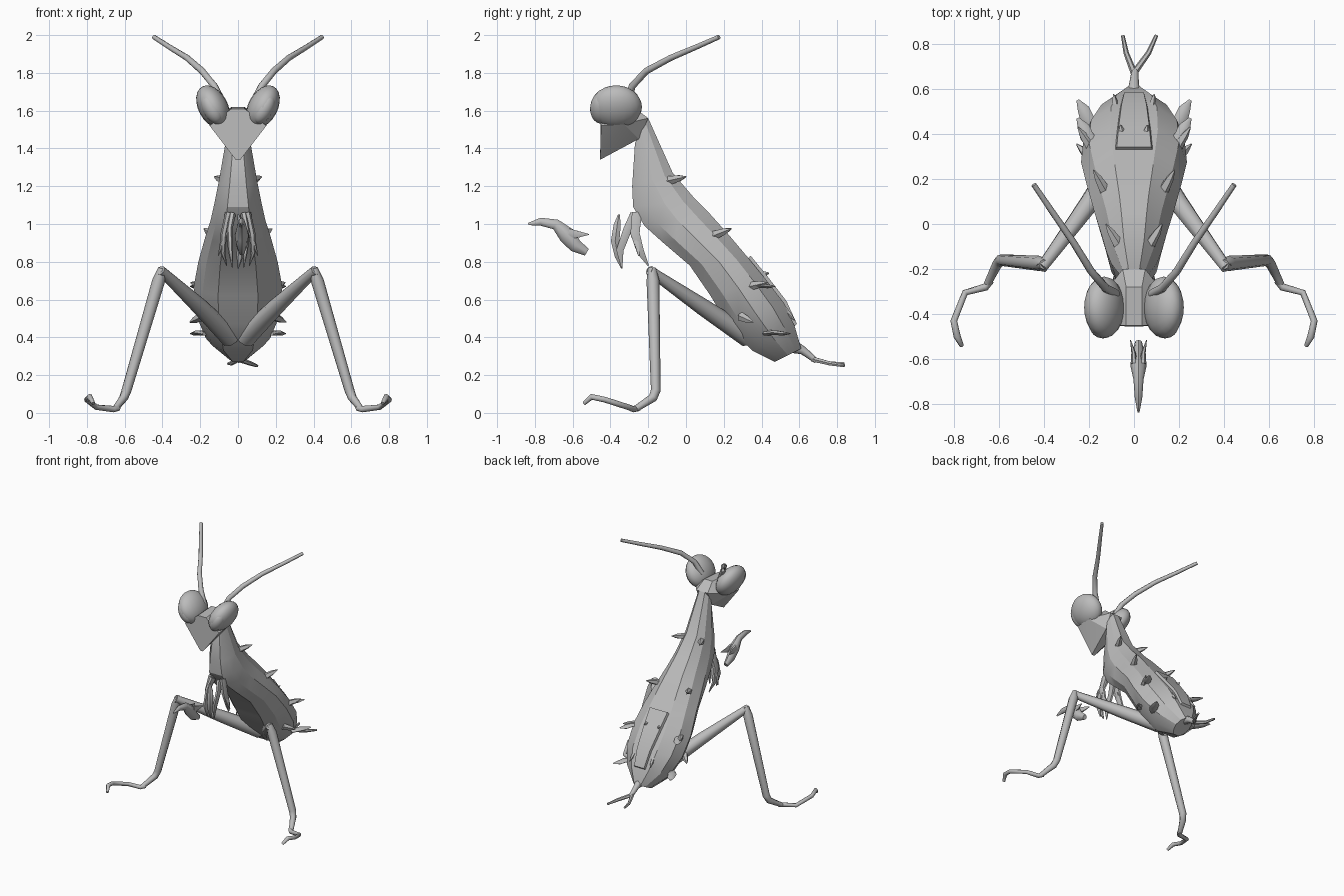
import bpy, bmesh, math
from mathutils import Vector, Matrix

cube = bpy.data.objects.get("Cube")
if cube:
    bpy.data.objects.remove(cube, do_unlink=True)

grey = bpy.data.materials.new("plain grey")
grey.use_nodes = True
colour = (0.5, 0.5, 0.5, 1)
grey.diffuse_color = colour
grey.node_tree.nodes["Principled BSDF"].inputs["Base Color"].default_value = colour


def finish(name, bm, angle=35):
    bmesh.ops.recalc_face_normals(bm, faces=bm.faces[:])
    mesh = bpy.data.meshes.new(name)
    bm.to_mesh(mesh)
    bm.free()
    mesh.materials.append(grey)
    ob = bpy.data.objects.new(name, mesh)
    bpy.context.collection.objects.link(ob)
    bpy.ops.object.select_all(action='DESELECT')
    ob.select_set(True)
    bpy.context.view_layer.objects.active = ob
    bpy.ops.object.shade_smooth_by_angle(angle=math.radians(angle))
    return ob


def loft(name, rings, angle=35):
    """Skin a list of equal-sized point rings and cap the ends."""
    bm = bmesh.new()
    rows = [[bm.verts.new(p) for p in ring] for ring in rings]
    n = len(rows[0])
    for a, b in zip(rows, rows[1:]):
        for i in range(n):
            j = (i + 1) % n
            bm.faces.new((a[i], a[j], b[j], b[i]))
    bm.faces.new(rows[0])
    bm.faces.new(rows[-1])
    return finish(name, bm, angle)


def tube(name, points, radii, flat=1.0, sides=8, mirror=1):
    """Tapered tube; flat scales its thickness across x."""
    pts = [Vector((p[0] * mirror, p[1], p[2])) for p in points]
    rings = []
    for k, (p, r) in enumerate(zip(pts, radii)):
        t = Vector()
        if k > 0:
            t += (p - pts[k - 1]).normalized()
        if k < len(pts) - 1:
            t += (pts[k + 1] - p).normalized()
        t.normalize()
        u = Vector((1, 0, 0))
        u = (u - t * u.dot(t)).normalized()
        v = t.cross(u)
        rings.append([p + u * r * flat * math.cos(a) + v * r * math.sin(a)
                      for a in (2 * math.pi * i / sides for i in range(sides))])
    return loft(name, rings, 50)


def hull(name, points):
    bm = bmesh.new()
    for p in points:
        bm.verts.new(p)
    bmesh.ops.convex_hull(bm, input=bm.verts[:])
    return finish(name, bm, 30)


# Body: back y, z, front y, z, half width for each section
sections = [
    (-.20, 1.56, -.27, 1.43, .055), (-.07, 1.27, -.285, 1.2, .10),
    (.05, 1.13, -.28, 1.09, .125), (.13, 1.05, -.22, .99, .145),
    (.22, .95, -.12, .90, .175), (.33, .82, .02, .78, .21),
    (.42, .71, .13, .62, .235), (.52, .58, .22, .47, .225),
    (.575, .46, .35, .33, .17), (.61, .34, .47, .27, .06)]
# Half cross-section: share of width, share of depth from back to front
half = [(.45, 0), (.85, .2), (1, .5), (.8, .8), (.45, 1)]
profile = half + [(-w, d) for w, d in reversed(half)]


def body_point(s, w, d):
    by, bz, fy, fz, hw = s
    return Vector((w * hw, by + (fy - by) * d, bz + (fz - bz) * d))


loft("body", [[body_point(s, w, d) for w, d in profile] for s in sections], 25)

# Raised plate down the lower back
lift = Vector((0, .012, .012))
plate = []
for s, w in zip(sections[5:9], (.09, .08, .065, .05)):
    q = body_point(s, 0, 0)
    plate.append([q + Vector((x, 0, 0)) + lift * k
                  for x, k in ((-w, -1), (-w * .85, 1), (w * .85, 1), (w, -1))])
loft("back_plate", plate, 25)

# Head wedge with narrow chin
head = []
for s in (-1, 1):
    head += [(s * x, y, z) for x, y, z in (
        (.012, -.455, 1.34), (.035, -.45, 1.61), (.15, -.45, 1.52),
        (.15, -.33, 1.53), (.05, -.20, 1.56), (.05, -.25, 1.45),
        (.035, -.28, 1.62))]
hull("head", head)

for s, side in ((1, "left"), (-1, "right")):
    # Large bulging eye and its shallow lens
    for name, centre, size, tilt in (
            ("eye", (.132, -.37, 1.62), (.078, .137, .122), 28),
            ("eye_lens", (.138, -.45, 1.61), (.05, .058, .085), 28)):
        bm = bmesh.new()
        bmesh.ops.create_uvsphere(bm, u_segments=20, v_segments=12, radius=1)
        bm.transform(Matrix.Translation((s * centre[0], centre[1], centre[2]))
                     @ Matrix.Rotation(math.radians(s * tilt), 4, 'Y')
                     @ Matrix.Diagonal((*size, 1)))
        finish(side + "_" + name, bm, 60)

    # Antenna
    tube(side + "_antenna",
         [(.08, -.31, 1.64), (.125, -.285, 1.73), (.19, -.21, 1.81),
          (.27, -.08, 1.88), (.36, .05, 1.935), (.445, .175, 1.99)],
         (.02, .019, .018, .016, .014, .012), mirror=s)

    # Leg
    tube(side + "_thigh", [(.04, .33, .40), (.2, .09, .56), (.41, -.195, .755)],
         (.055, .045, .026), mirror=s)
    tube(side + "_shin", [(.40, -.18, .765), (.42, -.175, .70), (.59, -.16, .12),
                          (.605, -.175, .08), (.65, -.265, .022)],
         (.022, .034, .026, .024, .017), mirror=s)
    tube(side + "_foot", [(.635, -.25, .025), (.66, -.28, .02), (.75, -.305, .03),
                          (.80, -.43, .07), (.785, -.50, .085), (.765, -.54, .05)],
         (.016, .017, .015, .015, .016, .01), mirror=s)

    # Folded claws under the chest
    tube(side + "_outer_claw",
         [(.05, -.26, 1.06), (.075, -.27, .95), (.08, -.24, .85), (.06, -.20, .78)],
         (.03, .028, .022, .004), .6, 6, s)
    tube(side + "_inner_claw",
         [(.03, -.27, 1.05), (.045, -.31, .97), (.04, -.35, .86), (.03, -.34, .77)],
         (.03, .026, .022, .004), .6, 6, s)
    tube(side + "_claw_spur",
         [(.06, -.27, .96), (.085, -.26, .90), (.105, -.25, .83)],
         (.02, .016, .003), .7, 6, s)

    # Thorns along the flank: base, tip, base radius
    thorns = [((.07, -.09, 1.23), (.125, .0, 1.25), .025),
              ((.13, .15, .94), (.18, .24, .975), .025),
              ((.19, .34, .67), (.25, .43, .69), .025),
              ((.16, .42, .425), (.20, .48, .425), .02),
              ((.19, .29, .51), (.255, .355, .48), .025),
              ((.05, .38, .73), (.06, .44, .74), .02),
              ((.08, .51, .56), (.09, .575, .49), .018)]
    for i, (base, tip, r) in enumerate(thorns):
        a, b = Vector(base), Vector(tip)
        tube(f"{side}_thorn_{i + 1}", [a, a.lerp(b, .6), b], (r, r * .7, .003), 1, 5, s)

    # Leaf-shaped lobes near the tail
    for i, (y, z) in enumerate(((.42, .42), (.34, .67))):
        tube(f"{side}_lobe_{i + 1}",
             [(.17, y, z), (.21, y + .05, z + .005), (.225, y + .09, z),
              (.25, y + .13, z)], (.012, .014, .012, .003), 2.2, 6, s)

    # Tail fork
    tube(side + "_tail_fork", [(0, .67, .285), (.05 + .015 * s, .76, .262),
                               (.075 + .025 * s, .838, .255 - .006 * s)],
         (.015, .012, .008), 1, 6, s)

    # Prongs at the wrist of the free forearm
    tube(side + "_wrist_prong", [(.02 * s + .02, -.62, .95), (.022 * s + .02, -.57, .945),
                                 (.036 * s + .02, -.515, .945)], (.03, .02, .003), .5, 6)

tube("tail_stem", [(0, .57, .35), (0, .62, .33), (.005, .69, .275)], (.035, .022, .014))

# Free forearm blade ahead of the chest, and the raised claw at the chest
tube("forearm_blade",
     [(.02, -.835, 1.0), (.02, -.77, 1.012), (.02, -.69, .998), (.02, -.63, .94),
      (.02, -.585, .885), (.02, -.525, .85)],
     (.006, .021, .028, .045, .036, .02), .8)
tube("centre_claw", [(.0, -.355, 1.05), (.015, -.365, .99), (.02, -.375, .91),
                     (.01, -.36, .83), (.0, -.34, .765)],
     (.006, .022, .026, .02, .004), .9, 6)
